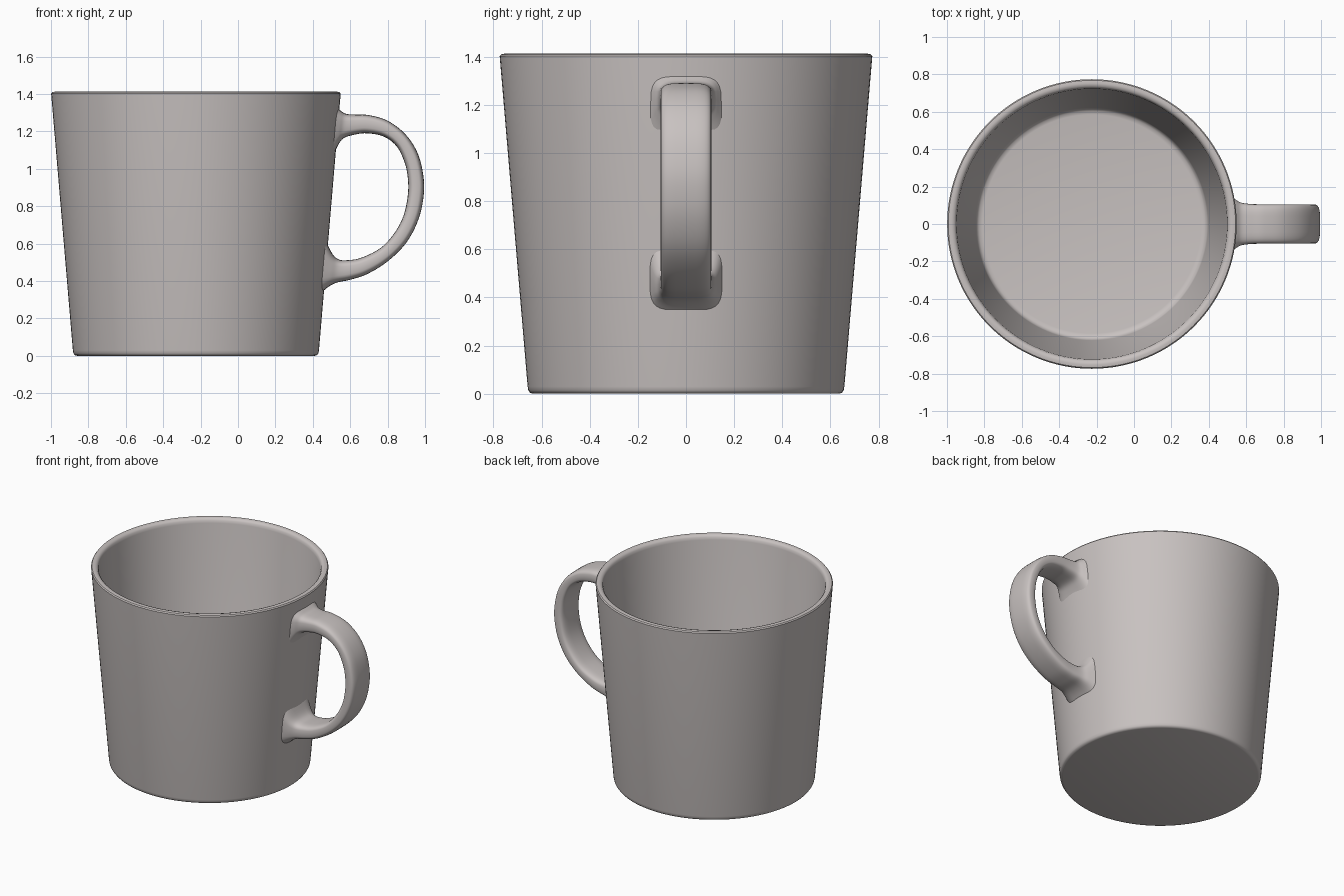
import bpy, bmesh, math

if "Cube" in bpy.data.objects:
    bpy.data.objects.remove(bpy.data.objects["Cube"])

CX = -0.225  # cup axis

clay = bpy.data.materials.new("warm_grey_ceramic")
clay.diffuse_color = (0.58, 0.54, 0.53, 1)
clay.use_nodes = True
clay.node_tree.nodes["Principled BSDF"].inputs["Base Color"].default_value = clay.diffuse_color


def finish(bm, name, angle):
    bmesh.ops.recalc_face_normals(bm, faces=bm.faces[:])
    me = bpy.data.meshes.new(name)
    bm.to_mesh(me)
    bm.free()
    ob = bpy.data.objects.new(name, me)
    bpy.context.collection.objects.link(ob)
    me.materials.append(clay)
    bpy.ops.object.select_all(action='DESELECT')
    ob.select_set(True)
    bpy.context.view_layer.objects.active = ob
    bpy.ops.object.shade_smooth_by_angle(angle=math.radians(angle))
    return ob


# Cup: lathed profile (radius, height), from the underside over the rim to the inner floor
profile = [(0, 0), (0.635, 0), (0.648, 0.004), (0.655, 0.014), (0.658, 0.03),
           (0.773, 1.39), (0.774, 1.402), (0.768, 1.41), (0.752, 1.413),
           (0.736, 1.409), (0.727, 1.398), (0.723, 1.38),
           (0.622, 0.10), (0.616, 0.08), (0.604, 0.068), (0.585, 0.064), (0, 0.064)]
bm = bmesh.new()
verts = [bm.verts.new((CX + r, 0, z)) for r, z in profile]
edges = [bm.edges.new(p) for p in zip(verts, verts[1:])]
bmesh.ops.spin(bm, geom=verts + edges, cent=(CX, 0, 0), axis=(0, 0, 1),
               angle=2 * math.pi, steps=128)
bmesh.ops.remove_doubles(bm, verts=bm.verts[:], dist=1e-4)
finish(bm, "cup", 40)

# Handle: rows of outer x, outer z, inner x, inner z, half width; flared where it meets the cup
rows = [(0.522, 1.335, 0.505, 1.06, 0.150), (0.548, 1.312, 0.532, 1.120, 0.132),
        (0.578, 1.294, 0.562, 1.162, 0.115), (0.63, 1.290, 0.62, 1.182, 0.107),
        (0.70, 1.287, 0.69, 1.190, 0.105), (0.80, 1.257, 0.78, 1.172, 0.105),
        (0.895, 1.185, 0.85, 1.118, 0.105), (0.96, 1.085, 0.892, 1.03, 0.105),
        (0.99, 0.97, 0.908, 0.95, 0.105), (0.993, 0.86, 0.908, 0.86, 0.105),
        (0.965, 0.73, 0.885, 0.75, 0.105), (0.90, 0.605, 0.835, 0.655, 0.105),
        (0.80, 0.505, 0.76, 0.575, 0.105), (0.69, 0.437, 0.66, 0.525, 0.105),
        (0.60, 0.407, 0.59, 0.512, 0.107), (0.53, 0.392, 0.54, 0.515, 0.115),
        (0.485, 0.37, 0.505, 0.545, 0.132), (0.443, 0.335, 0.468, 0.62, 0.150)]


def catmull(a, b, c, d, t):
    return [0.5 * (2 * q + (r - p) * t + (2 * p - 5 * q + 4 * r - s) * t * t
                   + (3 * q - p - 3 * r + s) * t ** 3) for p, q, r, s in zip(a, b, c, d)]


STEPS, SIDES = 5, 32
last = len(rows) - 1
smooth = []
for i in range(last):
    quad = [rows[min(max(k, 0), last)] for k in range(i - 1, i + 3)]
    smooth += [catmull(*quad, s / STEPS) for s in range(STEPS)]
smooth.append(rows[-1])


def rounded(v):
    return math.copysign(abs(v) ** 0.55, v)


bm = bmesh.new()
rings = []
for ox, oz, ix, iz, hw in smooth:
    ring = []
    for k in range(SIDES):
        a = 2 * math.pi * k / SIDES
        u, w = rounded(math.cos(a)), rounded(math.sin(a))
        ring.append(bm.verts.new(((ox + ix) / 2 + u * (ox - ix) / 2, w * hw,
                                  (oz + iz) / 2 + u * (oz - iz) / 2)))
    rings.append(ring)
for r0, r1 in zip(rings, rings[1:]):
    for k in range(SIDES):
        n = (k + 1) % SIDES
        bm.faces.new((r0[k], r0[n], r1[n], r1[k]))
bm.faces.new(rings[0])
bm.faces.new(rings[-1])
finish(bm, "handle", 50)
